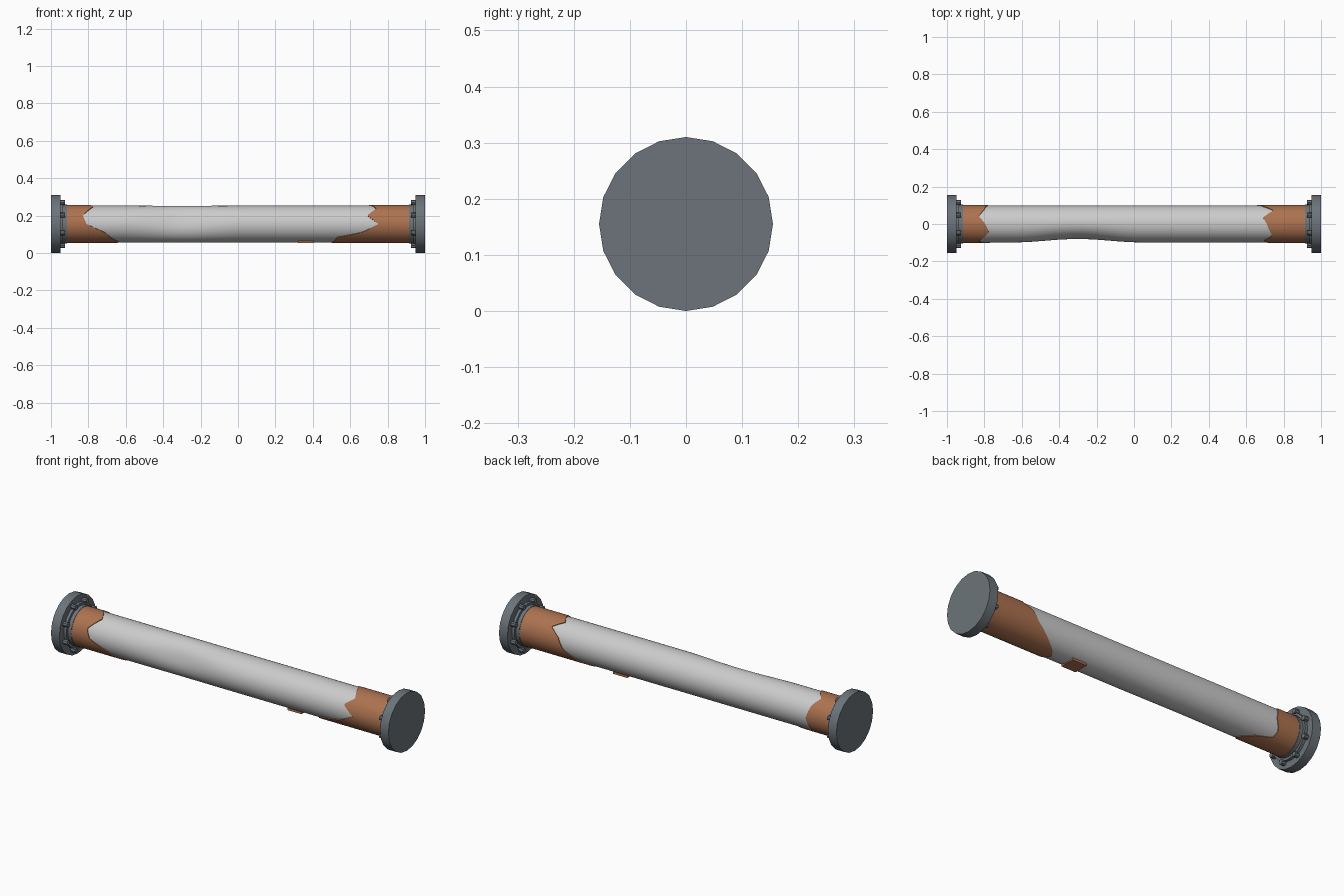
import bpy, bmesh, math
from mathutils import Matrix

if "Cube" in bpy.data.objects:
    bpy.data.objects.remove(bpy.data.objects["Cube"])

ZC = 0.155   # pipe axis height


def material(name, rgb):
    m = bpy.data.materials.new(name)
    m.diffuse_color = (*rgb, 1)
    m.use_nodes = True
    m.node_tree.nodes["Principled BSDF"].inputs["Base Color"].default_value = m.diffuse_color
    return m


RUST = material("rust", (0.42, 0.17, 0.08))
STEEL = material("dark_steel", (0.15, 0.175, 0.195))


def finish(bm, name, mat=None, angle=30):
    bmesh.ops.recalc_face_normals(bm, faces=bm.faces)
    me = bpy.data.meshes.new(name)
    bm.to_mesh(me)
    bm.free()
    ob = bpy.data.objects.new(name, me)
    bpy.context.collection.objects.link(ob)
    if mat:
        me.materials.append(mat)
    bpy.ops.object.select_all(action='DESELECT')
    ob.select_set(True)
    bpy.context.view_layer.objects.active = ob
    bpy.ops.object.shade_smooth_by_angle(angle=math.radians(angle))
    return ob


def loft(name, rings, n, mat=None, caps=False):
    """Each ring is a function of angle (0 = front, 90 = top) giving (x, radius)."""
    bm = bmesh.new()
    loops = []
    for ring in rings:
        loop = []
        for i in range(n):
            d = 360 * i / n
            x, r = ring(d)
            a = math.radians(d)
            loop.append(bm.verts.new((x, -r * math.cos(a), ZC + r * math.sin(a))))
        loops.append(loop)
    for a, b in zip(loops, loops[1:]):
        for i in range(n):
            j = (i + 1) % n
            bm.faces.new((a[i], a[j], b[j], b[i]))
    if caps:
        bm.faces.new(loops[0])
        bm.faces.new(loops[-1])
    return finish(bm, name, mat)


# main pipe with a shallow dent on the front
def pipe_ring(x):
    def ring(d):
        along = max(0, 1 - abs(x + 0.3) / 0.33)
        off = (d - 15 + 180) % 360 - 180
        around = max(0, 1 - abs(off) / 85)
        s = lambda t: t * t * (3 - 2 * t)
        return x, 0.098 - 0.021 * s(along) * s(around)
    return ring


loft("pipe", [pipe_ring(-0.95 + 1.9 * i / 76) for i in range(77)], 64, caps=True)


# ragged rust sleeves: (angle, reach from centre)
def reach(keys, d):
    pts = keys + [(keys[0][0] + 360, keys[0][1])]
    for (a, u), (b, v) in zip(pts, pts[1:]):
        if a <= d <= b:
            return u + (v - u) * (d - a) / (b - a)


LEFT = [(0, .81), (27, .83), (50, .795), (66, .775), (90, .795), (114, .83),
        (140, .80), (180, .78), (215, .80), (235, .79), (250, .70), (270, .65),
        (290, .64), (320, .69), (333, .71)]
RIGHT = [(0, .75), (27, .69), (52, .74), (75, .72), (90, .71), (110, .69),
         (135, .745), (160, .69), (190, .66), (215, .60), (250, .52), (270, .50),
         (290, .51), (315, .53), (333, .66)]
for name, keys, s in (("left_rust", LEFT, -1), ("right_rust", RIGHT, 1)):
    loft(name, [lambda d: (s * 0.945, 0.102),
                lambda d: (s * reach(keys, d), 0.102),
                lambda d: (s * reach(keys, d), 0.096)], 72, RUST)

# rust scab plate under the pipe
bm = bmesh.new()
bmesh.ops.create_cube(bm, size=1, matrix=Matrix.Translation((0.362, 0, 0.0585))
                      @ Matrix.Diagonal((0.084, 0.08, 0.012, 1)))
finish(bm, "rust_plate", RUST)

# end flanges with collars and bolts
for side, s in (("left", -1), ("right", 1)):
    def ring(x, r):
        return lambda d: (s * x, r)
    loft(side + "_flange", [ring(0.95, 0.155), ring(1.0, 0.155)], 20, STEEL, True)
    loft(side + "_collar", [ring(0.96, 0.118), ring(0.935, 0.118),
                            ring(0.935, 0.105), ring(0.915, 0.105)], 20, STEEL, True)
    bm = bmesh.new()
    for i in range(8):
        a = math.radians(22.5 + 45 * i)
        bmesh.ops.create_cone(
            bm, cap_ends=True, segments=8, radius1=0.013, radius2=0.013, depth=0.035,
            matrix=Matrix.Translation((s * 0.9425, 0.125 * math.cos(a),
                                       ZC + 0.125 * math.sin(a)))
            @ Matrix.Rotation(math.pi / 2, 4, 'Y'))
    finish(bm, side + "_bolts", STEEL)
